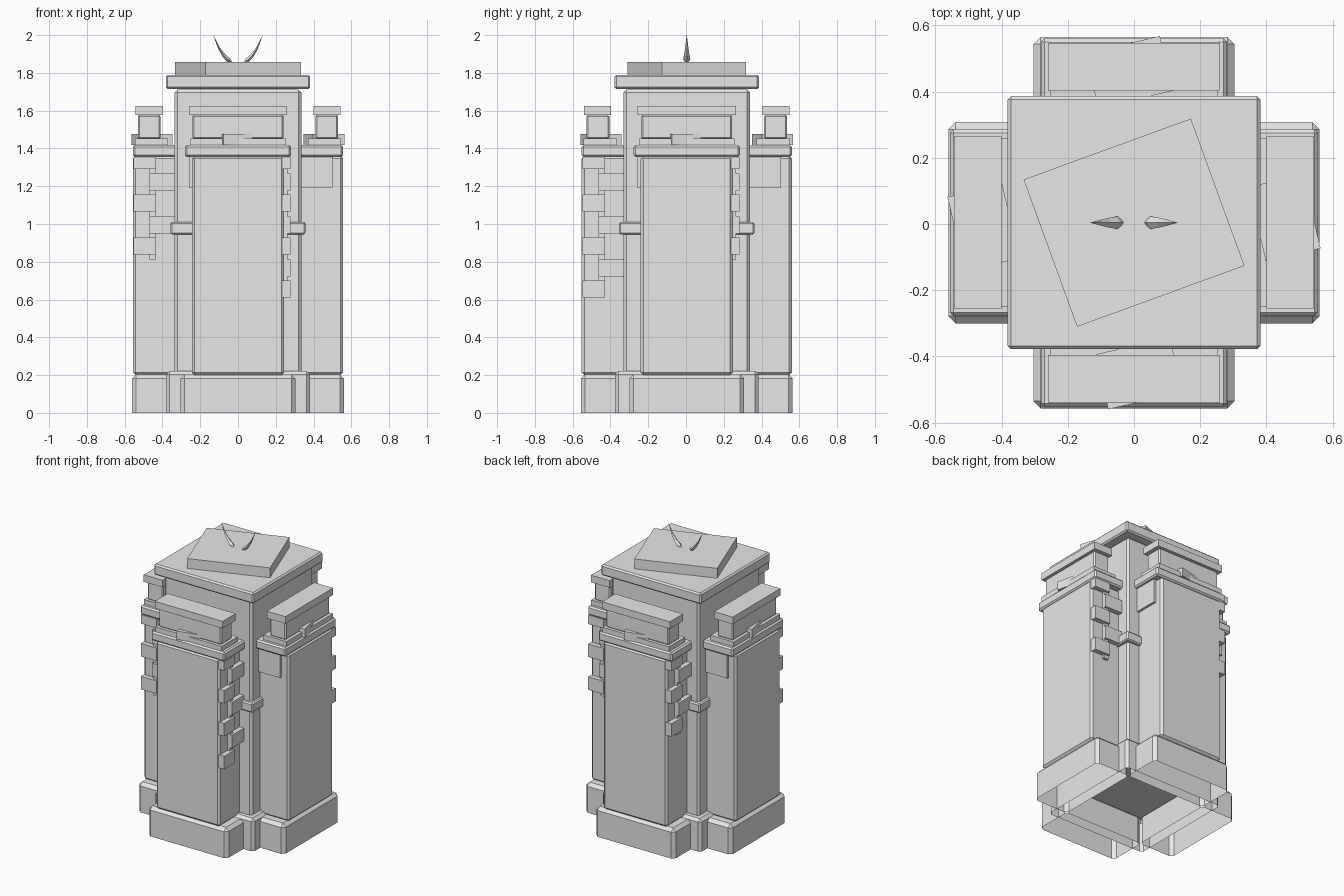
import bpy, bmesh, math
from mathutils import Matrix

cube = bpy.data.objects.get("Cube")
if cube:
    bpy.data.objects.remove(cube, do_unlink=True)

stone = bpy.data.materials.new("grey_stone")
stone.diffuse_color = (0.8, 0.8, 0.8, 1)
stone.use_nodes = True
stone.node_tree.nodes["Principled BSDF"].inputs["Base Color"].default_value = (0.8, 0.8, 0.8, 1)

CENTRE = Matrix.Translation((0, 0.004, 0))


def box(name, x, y, z, bevel=0, turn=0, quarter=0, open_bottom=False):
    """Box between (min, max) pairs, turned about its own middle,
    then moved around the tower by quarter turns."""
    size = [b - a for a, b in (x, y, z)]
    mid = [(a + b) / 2 for a, b in (x, y, z)]
    bm = bmesh.new()
    bmesh.ops.create_cube(bm, size=1)
    if open_bottom:
        low = [f for f in bm.faces if f.normal.z < -0.5]
        bmesh.ops.delete(bm, geom=low, context='FACES_ONLY')
    bm.transform(CENTRE @ Matrix.Rotation(quarter * math.pi / 2, 4, 'Z')
                 @ Matrix.Translation(mid)
                 @ Matrix.Rotation(math.radians(turn), 4, 'Z')
                 @ Matrix.Diagonal((*size, 1)))
    mesh = bpy.data.meshes.new(name)
    bm.to_mesh(mesh)
    bm.free()
    mesh.materials.append(stone)
    obj = bpy.data.objects.new(name, mesh)
    bpy.context.collection.objects.link(obj)
    if bevel:
        mod = obj.modifiers.new("edge_bevel", 'BEVEL')
        mod.width = bevel
        mod.segments = 1
    return obj


def sym(r):
    return (-r, r)


# Central tower
box("core_base", sym(0.38), sym(0.38), (0, 0.222), 0.018, open_bottom=True)
box("core_shaft", sym(0.335), sym(0.335), (0.2, 1.712), 0.015)
box("core_band", sym(0.358), sym(0.358), (0.945, 1.01), 0.008)
box("roof_slab", sym(0.382), sym(0.382), (1.714, 1.79), 0.01)
box("turned_slab", sym(0.269), sym(0.2365), (1.79, 1.858), turn=20)

# Four wings, each built facing the front and turned into place
SIDES = ["front", "right", "back", "left"]
FIRST_ROW = [0, 1, 1, 1]
STEP = 0.2275
TOP = 1.355
for q, side in enumerate(SIDES):
    def part(name, x, y, z, bevel=0, **kw):
        return box(f"{side}_{name}", x, y, z, bevel, quarter=q, **kw)

    part("wing_base", sym(0.304), (-0.561, -0.3), (0, 0.204), 0.022, open_bottom=True)
    part("wing_shaft", sym(0.244), (-0.556, -0.3), (0.2, 1.36), 0.014)
    part("wing_cornice", sym(0.281), (-0.556, -0.32), (TOP, 1.418), 0.01)
    part("wing_step", sym(0.254), (-0.546, -0.37), (1.41, 1.452))
    part("wing_block", sym(0.24), (-0.53, -0.41), (1.45, 1.578), 0.008)
    part("wing_cap", sym(0.26), (-0.543, -0.4), (1.577, 1.626))
    part("loose_brick", (-0.1, 0.13), (-0.54, -0.37), (1.418, 1.477), turn=13)
    part("wall_patch", (-0.26, -0.23), (-0.5, -0.335), (1.19, TOP))

    # Toothed brickwork down one flank
    start = 0.61 + FIRST_ROW[q] * STEP
    part("brick_strip", (0.23, 0.262), (-0.468, -0.433), (start - 0.025 * FIRST_ROW[q], TOP))
    for row in range(FIRST_ROW[q], 4):
        z = 0.61 + row * STEP
        part(f"outer_brick_{row}", (0.23, 0.278), (-0.552, -0.433), (z, min(z + 0.09, TOP)))
        if row < 3:
            z += 0.113
            part(f"inner_brick_{row}", (0.23, 0.278), (-0.468, -0.335), (z, z + 0.09))

# Pair of curved horns: diamond sections narrowing to a tip
PATH = [(0.032, 1.853, 0.004), (0.05, 1.868, 0.019), (0.075, 1.892, 0.015),
        (0.1, 1.93, 0.009), (0.131, 2.0, 0.0005)]
for name, s in (("left_horn", 1), ("right_horn", -1)):
    bm = bmesh.new()
    rings = []
    for x, z, r in PATH:
        corners = [(x - r * 0.5, 0, z + r * 0.4), (x, -r, z),
                   (x + r * 0.5, 0, z - r * 0.4), (x, r, z)]
        rings.append([bm.verts.new((s * a, b, c)) for a, b, c in corners])
    for low, high in zip(rings, rings[1:]):
        for i in range(4):
            j = (i + 1) % 4
            bm.faces.new((low[i], low[j], high[j], high[i]))
    bm.faces.new(rings[0])
    bm.faces.new(rings[-1])
    bmesh.ops.recalc_face_normals(bm, faces=bm.faces)
    bm.transform(CENTRE)
    mesh = bpy.data.meshes.new(name)
    bm.to_mesh(mesh)
    bm.free()
    mesh.materials.append(stone)
    bpy.context.collection.objects.link(bpy.data.objects.new(name, mesh))
